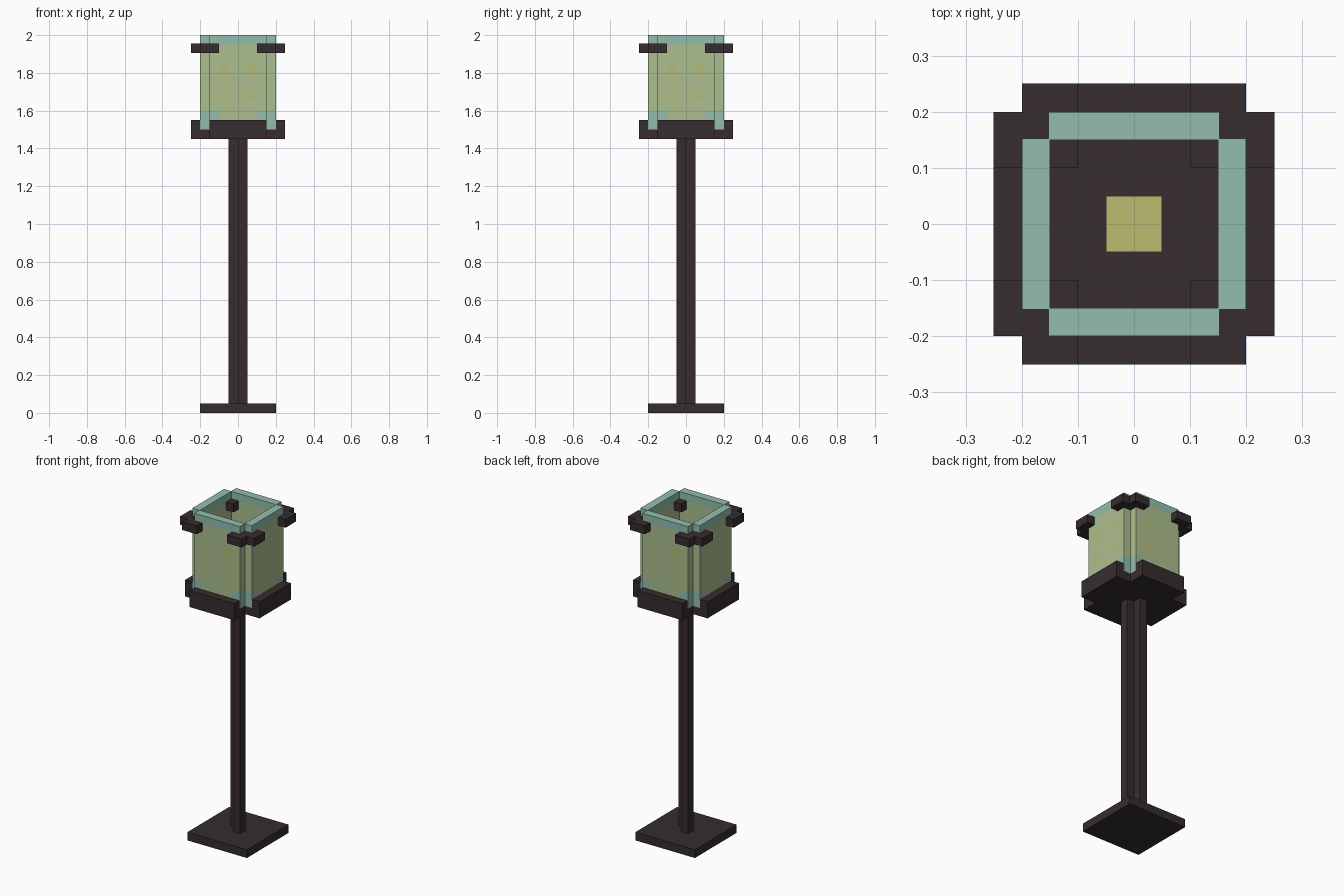
import bpy, bmesh
from math import pi
from mathutils import Matrix

cube = bpy.data.objects.get("Cube")
if cube:
    bpy.data.objects.remove(cube, do_unlink=True)


def material(name, r, g, b):
    col = [((c / 255 + 0.055) / 1.055) ** 2.4 for c in (r, g, b)] + [1.0]
    m = bpy.data.materials.new(name)
    m.use_nodes = True
    m.diffuse_color = col
    m.node_tree.nodes["Principled BSDF"].inputs["Base Color"].default_value = col
    return m


iron = material("dark iron", 54, 44, 46)
glass = material("warm glass", 172, 191, 143)
teal = material("teal glass", 147, 190, 172)
glow = material("yellow glow", 189, 186, 112)
fleck = material("gold fleck", 182, 186, 118)


def finish(bm, name, mats, turn=0):
    bm.transform(Matrix.Rotation(turn * pi / 2, 4, "Z"))
    bmesh.ops.recalc_face_normals(bm, faces=bm.faces)
    mesh = bpy.data.meshes.new(name)
    bm.to_mesh(mesh)
    bm.free()
    for m in mats:
        mesh.materials.append(m)
    obj = bpy.data.objects.new(name, mesh)
    bpy.context.collection.objects.link(obj)
    return obj


def prism(name, outline, z0, z1, mat, turn=0):
    bm = bmesh.new()
    base = bm.faces.new([bm.verts.new((x, y, z0)) for x, y in outline])
    top = bmesh.ops.extrude_face_region(bm, geom=[base], use_keep_orig=True)
    verts = [v for v in top["geom"] if isinstance(v, bmesh.types.BMVert)]
    bmesh.ops.translate(bm, verts=verts, vec=(0, 0, z1 - z0))
    return finish(bm, name, [mat], turn)


def rect(x0, x1, y0, y1):
    return [(x0, y0), (x1, y0), (x1, y1), (x0, y1)]


# Foot, and a post made of two diagonally offset rods
prism("foot_plate", rect(-0.2, 0.2, -0.2, 0.2), 0, 0.05, iron)
prism("post_front_rod", rect(0, 0.05, -0.05, 0), 0.05, 1.45, iron)
prism("post_back_rod", rect(-0.05, 0, 0, 0.05), 0.05, 1.45, iron)

# Cross-shaped lantern tray and the light inside
a, b = 0.15, 0.25
prism("lantern_tray", [(-a, -b), (a, -b), (a, -a), (b, -a), (b, a), (a, a),
                       (a, b), (-a, b), (-a, a), (-b, a), (-b, -a), (-a, -a)],
      1.45, 1.55, iron)
prism("light_core", rect(-0.05, 0.05, -0.05, 0.05), 1.55, 1.75, glow)


def pane_colour(x, z):
    if z > 1.95 or (z < 1.6 and abs(x) > 0.1):
        return 1
    if 0.05 < abs(x) < 0.095 and abs(abs(z - 1.75) - 0.07) < 0.024:
        return 2
    return 0


# Glass panes, sliced so that bands and flecks can be coloured by position
def pane(name, turn):
    bm = bmesh.new()
    bmesh.ops.create_cube(bm, size=1)
    bm.transform(Matrix.Translation((0, -0.175, 1.75))
                 @ Matrix.Diagonal((0.304, 0.05, 0.5, 1)))
    cuts = [((s * x, 0, 0), (1, 0, 0)) for x in (0.05, 0.095, 0.1) for s in (-1, 1)]
    cuts += [((0, 0, z), (0, 0, 1)) for z in (1.6, 1.656, 1.704, 1.796, 1.844, 1.95)]
    for co, no in cuts:
        bmesh.ops.bisect_plane(bm, geom=bm.verts[:] + bm.edges[:] + bm.faces[:],
                               plane_co=co, plane_no=no)
    bm.normal_update()
    for f in bm.faces:
        c = f.calc_center_median()
        f.material_index = 1 if abs(f.normal.z) > 0.5 else pane_colour(c.x, c.z)
    finish(bm, name, [glass, teal, fleck], turn)


# Four panes and four notched corner clamps
clamp = [(0.1, 0.1), (0.25, 0.1), (0.25, 0.2), (0.2, 0.2), (0.2, 0.25), (0.1, 0.25)]
sides = ["front", "left", "back", "right"]
corners = ["back_left", "back_right", "front_right", "front_left"]
for i in range(4):
    pane(sides[i] + "_pane", i)
    prism(corners[i] + "_clamp", clamp, 1.905, 1.955, iron, i)
